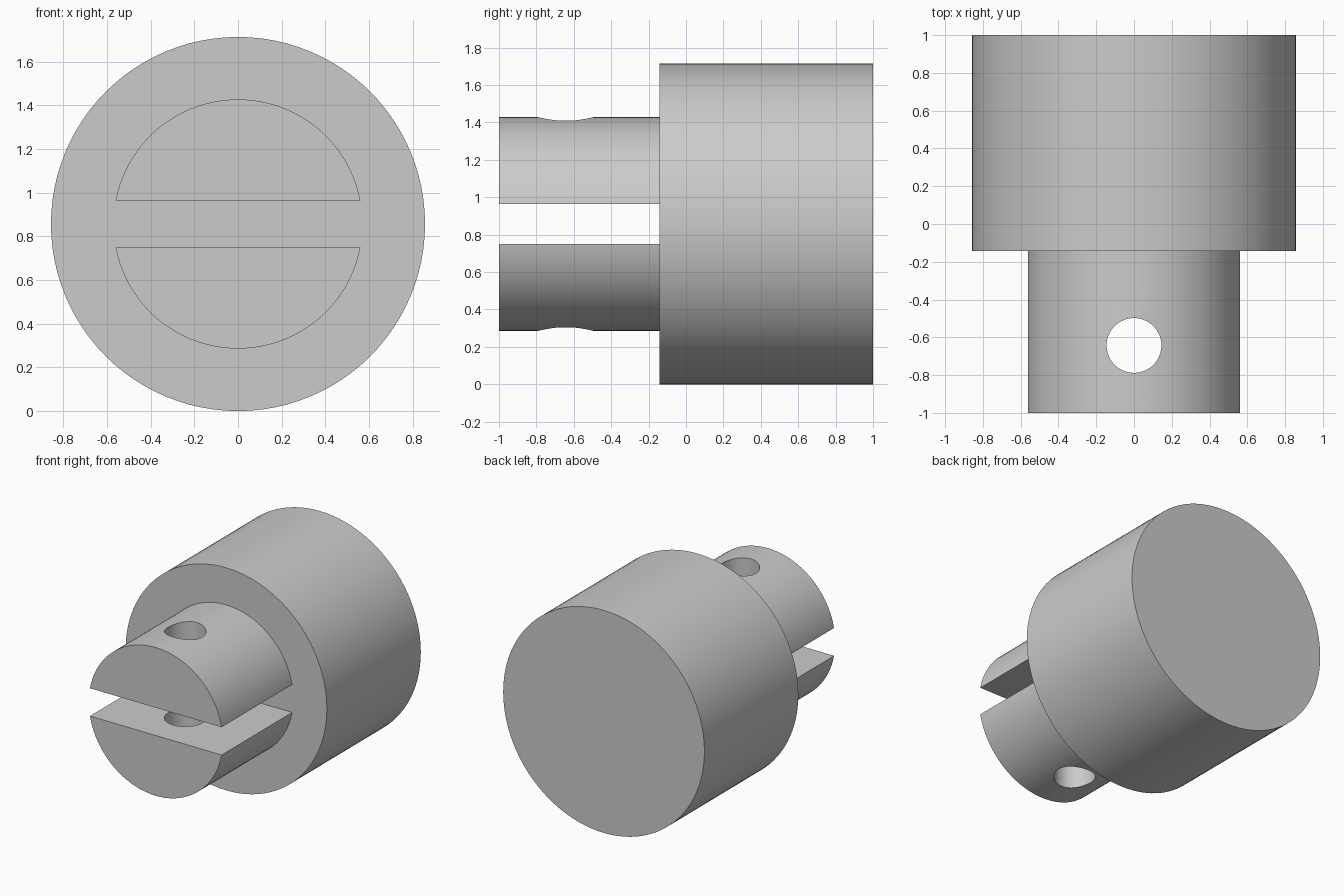
import bpy
import math

old = bpy.data.objects.get("Cube")
if old:
    bpy.data.objects.remove(old, do_unlink=True)

CENTRE_Z = 0.857
SHOULDER_Y = -0.143
SLOT_HALF = 0.107

grey = bpy.data.materials.new("plain grey")
grey.use_nodes = True
colour = (0.6, 0.6, 0.6, 1)
grey.diffuse_color = colour
grey.node_tree.nodes["Principled BSDF"].inputs["Base Color"].default_value = colour


def finish(name):
    obj = bpy.context.object
    obj.name = name
    obj.data.name = name
    obj.data.materials.append(grey)
    bpy.ops.object.transform_apply(location=False, rotation=True, scale=True)
    return obj


def cylinder_y(name, radius, y0, y1):
    bpy.ops.mesh.primitive_cylinder_add(
        vertices=96, radius=radius, depth=y1 - y0,
        location=(0, (y0 + y1) / 2, CENTRE_Z), rotation=(math.pi / 2, 0, 0))
    return finish(name)


def cut(obj, cutter, operation="DIFFERENCE"):
    mod = obj.modifiers.new("cut", "BOOLEAN")
    mod.operation = operation
    mod.solver = "EXACT"
    mod.object = cutter
    bpy.context.view_layer.objects.active = obj
    bpy.ops.object.modifier_apply(modifier=mod.name)
    bpy.data.objects.remove(cutter, do_unlink=True)


def smooth(obj):
    bpy.ops.object.select_all(action="DESELECT")
    obj.select_set(True)
    bpy.context.view_layer.objects.active = obj
    bpy.ops.object.shade_smooth_by_angle(angle=math.radians(30))


# Large round body
smooth(cylinder_y("body", CENTRE_Z, SHOULDER_Y, 1))

# Two fork jaws: half-round bars either side of the slot, with a cross hole
for side, name in ((1, "upper_jaw"), (-1, "lower_jaw")):
    jaw = cylinder_y(name, 0.571, -1, SHOULDER_Y)

    # Keep only the part beyond the slot face
    bpy.ops.mesh.primitive_cube_add(
        size=2, location=(0, -0.5, CENTRE_Z + side * (SLOT_HALF - 1)))
    cut(jaw, finish("slot_cutter"))

    # Vertical pin hole
    bpy.ops.mesh.primitive_cylinder_add(
        vertices=64, radius=0.145, depth=3, location=(0, -0.643, CENTRE_Z))
    cut(jaw, finish("hole_cutter"))
    smooth(jaw)
